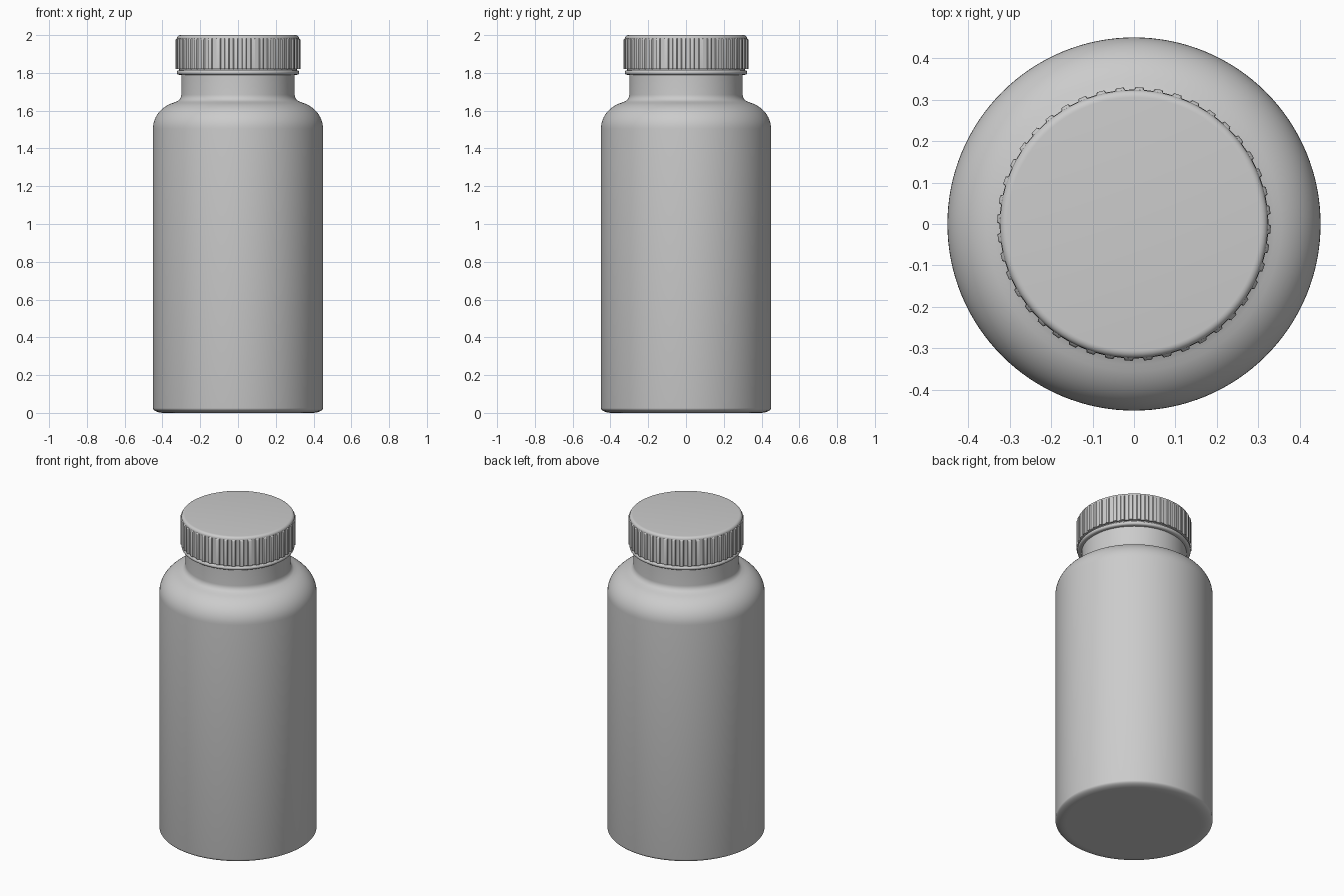
import bpy, bmesh, math

if "Cube" in bpy.data.objects:
    bpy.data.objects.remove(bpy.data.objects["Cube"])


def lathe(name, profile, angles, angle=35):
    """Revolve (radius, z, rib depth) points; angles holds (theta, rib 0/1)."""
    bm = bmesh.new()
    rings = []
    for r, z, d in profile:
        rings.append([bm.verts.new(((r + d * k) * math.cos(a), (r + d * k) * math.sin(a), z))
                      for a, k in angles])
    n = len(angles)
    for lo, hi in zip(rings, rings[1:]):
        for i in range(n):
            j = (i + 1) % n
            bm.faces.new((lo[i], lo[j], hi[j], hi[i]))
    bm.faces.new(rings[0][::-1])
    bm.faces.new(rings[-1])
    bmesh.ops.recalc_face_normals(bm, faces=bm.faces)
    mesh = bpy.data.meshes.new(name)
    bm.to_mesh(mesh)
    bm.free()
    ob = bpy.data.objects.new(name, mesh)
    bpy.context.collection.objects.link(ob)
    bpy.ops.object.select_all(action='DESELECT')
    ob.select_set(True)
    bpy.context.view_layer.objects.active = ob
    bpy.ops.object.shade_smooth_by_angle(angle=math.radians(angle))
    return ob


def arc(cr, cz, rr, rz, a0, a1, steps):
    """Elliptical arc in the profile plane, angles in degrees."""
    pts = []
    for i in range(steps + 1):
        a = math.radians(a0 + (a1 - a0) * i / steps)
        pts.append((cr + rr * math.cos(a), cz + rz * math.sin(a), 0))
    return pts


smooth = [(2 * math.pi * i / 128, 0) for i in range(128)]

# Bottle body: rounded base, straight wall, domed shoulder, filleted neck
body = [(0.30, 0, 0), (0.38, 0, 0)]
body += arc(0.39, 0.025, 0.06, 0.025, -90, 0, 8)
body += arc(0.29, 1.505, 0.16, 0.145, 0, 72, 12)
body += arc(0.335, 1.685, 0.035, 0.038, 245, 180, 6)
body += [(0.30, 1.80, 0), (0.30, 1.83, 0)]
lathe("bottle_body", body, smooth)

# Tamper ring below the cap
ring = [(0.295, 1.79, 0)] + arc(0.312, 1.802, 0.012, 0.012, -90, 90, 8) + [(0.295, 1.814, 0)]
lathe("tamper_ring", ring, smooth, 50)
lathe("cap_gap", [(0.312, 1.808, 0), (0.312, 1.83, 0)], smooth)

# Ribbed screw cap with a softly rounded top edge
ribs = 44
ribbed = []
for i in range(ribs):
    for f, k in ((0.0, 0), (0.45, 0), (0.53, 1), (0.92, 1)):
        ribbed.append((2 * math.pi * (i + f) / ribs, k))
cap = [(0.30, 1.82, 0), (0.323, 1.82, 0.007), (0.323, 1.975, 0.007), (0.323, 1.982, 0.003)]
cap += arc(0.305, 1.984, 0.018, 0.016, 0, 90, 6)
lathe("screw_cap", cap, ribbed, 30)
